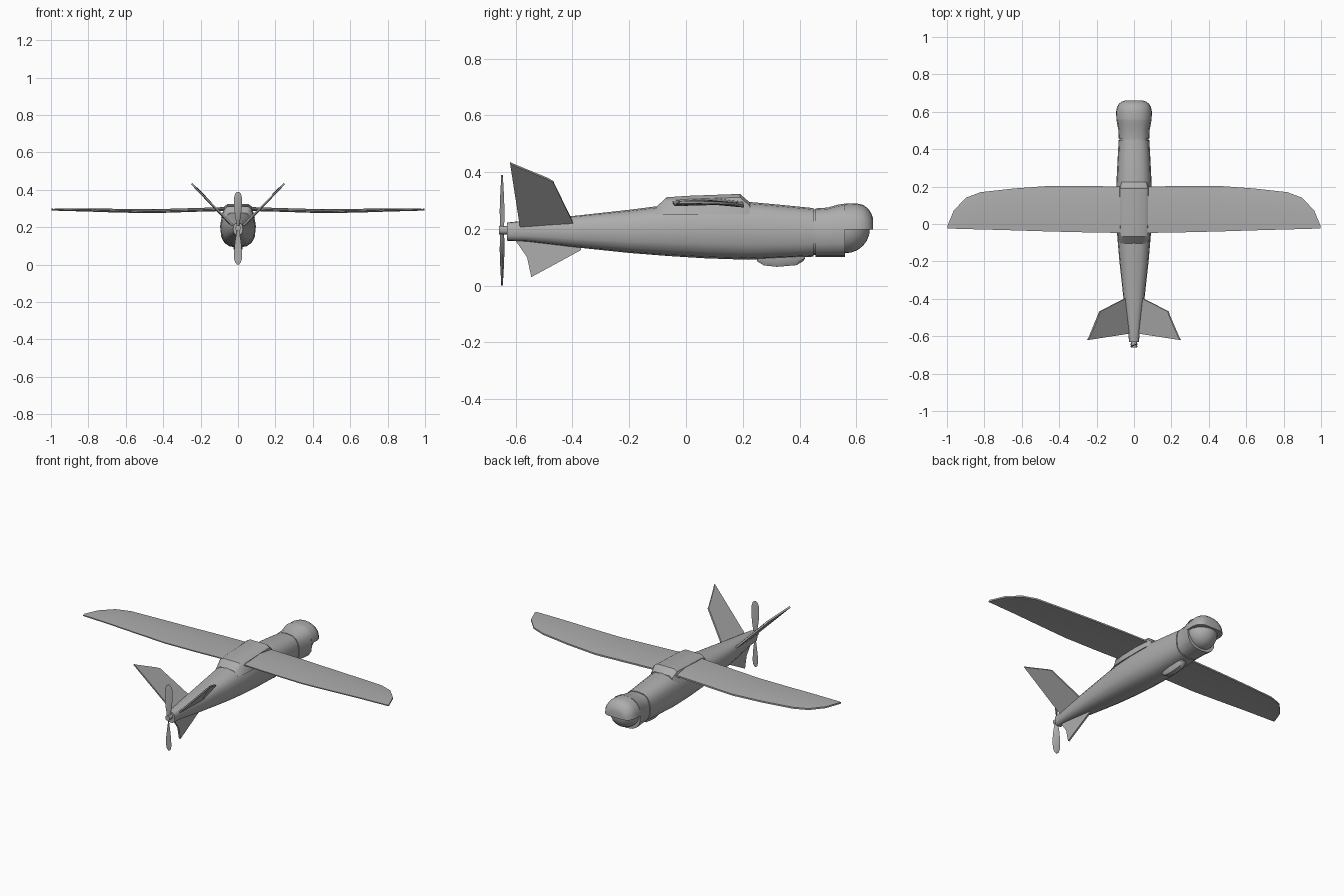
import bpy, bmesh, math
from mathutils import Vector

if "Cube" in bpy.data.objects:
    bpy.data.objects.remove(bpy.data.objects["Cube"])

grey = bpy.data.materials.new("light grey")
grey.diffuse_color = (0.42, 0.42, 0.42, 1)
grey.use_nodes = True
grey.node_tree.nodes["Principled BSDF"].inputs["Base Color"].default_value = grey.diffuse_color


def finish(name, bm, angle=35):
    bmesh.ops.recalc_face_normals(bm, faces=bm.faces)
    me = bpy.data.meshes.new(name)
    bm.to_mesh(me)
    bm.free()
    ob = bpy.data.objects.new(name, me)
    bpy.context.collection.objects.link(ob)
    me.materials.append(grey)
    bpy.ops.object.select_all(action='DESELECT')
    ob.select_set(True)
    bpy.context.view_layer.objects.active = ob
    bpy.ops.object.shade_smooth_by_angle(angle=math.radians(angle))
    return ob


def loft(name, rings, angle=35):
    """Skin closed rings of points and cap both ends."""
    bm = bmesh.new()
    vs = [[bm.verts.new(p) for p in r] for r in rings]
    n = len(vs[0])
    for a, b in zip(vs, vs[1:]):
        for i in range(n):
            bm.faces.new((a[i], a[(i + 1) % n], b[(i + 1) % n], b[i]))
    bm.faces.new(vs[0])
    bm.faces.new(vs[-1])
    return finish(name, bm, angle)


def ring(y, hw, bot, top, n=16, power=2.6, start=0.0, arc=2 * math.pi, base=None):
    """Rounded-box cross-section at y; with a base height it spans only an arc."""
    mid = (top + bot) / 2 if base is None else base
    half = top - mid
    pts = []
    for i in range(n):
        a = start + arc * i / (n if base is None else n - 1)
        c, s = math.cos(a), math.sin(a)
        pts.append((hw * math.copysign(abs(c) ** (2 / power), c), y,
                    mid + half * math.copysign(abs(s) ** (2 / power), s)))
    return pts


def plate(name, pts, thick):
    """Flat panel with thickness centred on its outline."""
    p = [Vector(q) for q in pts]
    n = (p[1] - p[0]).cross(p[2] - p[0]).normalized() * thick / 2
    return loft(name, [[q - n for q in p], [q + n for q in p]], 30)


# fuselage: y, half width, bottom, top
body = [(-0.63, .026, .158, .222), (-0.56, .034, .155, .230), (-0.40, .056, .136, .245),
        (-0.20, .078, .115, .267), (-0.06, .090, .104, .285), (0.07, .095, .096, .296),
        (0.22, .094, .091, .295), (0.34, .088, .096, .284), (0.45, .082, .102, .273)]
loft("fuselage", [ring(*s) for s in body])

# raised wing saddle on top
saddle = [(-.105, .058, .277), (-.068, .07, .311), (.0, .074, .316),
          (.19, .074, .323), (.225, .066, .293)]
loft("wing_saddle", [[(-w - .016, y, .25), (-w, y, t - .012), (-w * .75, y, t),
                      (w * .75, y, t), (w, y, t - .012), (w + .016, y, .25)]
                     for y, w, t in saddle])

# nose collar behind the sensor ball
loft("collar_joint", [ring(y, .077, .107, .268) for y in (.445, .46)])
collar = [(.456, .082, .101, .272), (.50, .083, .101, .275),
          (.535, .090, .101, .285), (.56, .094, .101, .289)]
loft("nose_collar", [ring(*s) for s in collar])

# half-dome visor over the ball
visor = [(.555, .094, .288), (.60, .096, .290), (.625, .091, .284),
         (.643, .080, .270), (.655, .064, .250), (.659, .05, .236)]
loft("nose_visor", [ring(y, w, 0, t, n=13, power=2.2, arc=math.pi, base=.198)
                    for y, w, t in visor])

# sensor ball
bm = bmesh.new()
bmesh.ops.create_uvsphere(bm, u_segments=20, v_segments=12, radius=.086)
bmesh.ops.translate(bm, vec=(0, .562, .2), verts=bm.verts)
finish("sensor_ball", bm)

# belly pod
pod = [(.25, .014, .086), (.275, .021, .071), (.32, .024, .066),
       (.39, .023, .072), (.412, .018, .086), (.42, .012, .095)]
loft("belly_pod", [[(-w, y, .115), (-w, y, (b + .1) / 2), (-w * .6, y, b),
                    (w * .6, y, b), (w, y, (b + .1) / 2), (w, y, .115)] for y, w, b in pod])

# wings: x, leading y, trailing y, leading z, middle z, trailing z
wing = [(.05, .20, -.048, .290, .308, .296), (.24, .203, -.045, .285, .302, .289),
        (.45, .204, -.040, .278, .296, .283), (.64, .190, -.034, .281, .298, .287),
        (.82, .170, -.029, .287, .301, .292), (.90, .140, -.027, .289, .301, .293),
        (.965, .070, -.025, .291, .300, .294), (.998, -.012, -.024, .293, .297, .294)]
for side, label in ((1, "right"), (-1, "left")):
    rings = []
    for x, ly, ty, lz, mz, tz in wing:
        t = .012 if x < .9 else .008
        my = ly * .6 + ty * .4
        top = [(ly, lz + .006), (my, mz), (ty, tz + .003)]
        low = [(ty, tz - .003), (my, mz - t), (ly, lz - .003)]
        rings.append([(side * x, y, z) for y, z in top + low])
    loft(label + "_wing", rings)

    # angled tail fins
    plate(label + "_tail_fin", [(side * x, y, z) for x, y, z in (
        (.022, -.585, .205), (.248, -.62, .432), (.238, -.602, .424),
        (.19, -.49, .378), (.183, -.468, .366), (.022, -.385, .195))], .009)

# ventral fin
plate("ventral_fin", [(0, -.605, .165), (0, -.56, .10), (0, -.545, .030),
                      (0, -.37, .125), (0, -.37, .16)], .010)

# propeller hub
bm = bmesh.new()
bmesh.ops.create_cone(bm, cap_ends=True, segments=12, radius1=.015, radius2=.015, depth=.034)
for v in bm.verts:
    v.co = (v.co.x, v.co.z - .642, v.co.y + .195)
finish("propeller_hub", bm)

# twisted propeller blades: distance from hub, half chord, twist in degrees
blade = [(.0, .009, 50), (.03, .012, 40), (.07, .018, 28), (.12, .022, 18),
         (.165, .021, 12), (.185, .015, 10), (.194, .006, 10)]
for side, label in ((1, "upper"), (-1, "lower")):
    rings = []
    for r, c, tw in blade:
        a = math.radians(tw)
        u = Vector((math.cos(a) * side, math.sin(a), 0))
        v = Vector((-math.sin(a) * side, math.cos(a), 0))
        o = Vector((0, -.648, .195 + side * r))
        rings.append([o - u * c, o + v * .003, o + u * c, o - v * .003])
    loft(label + "_propeller_blade", rings)
